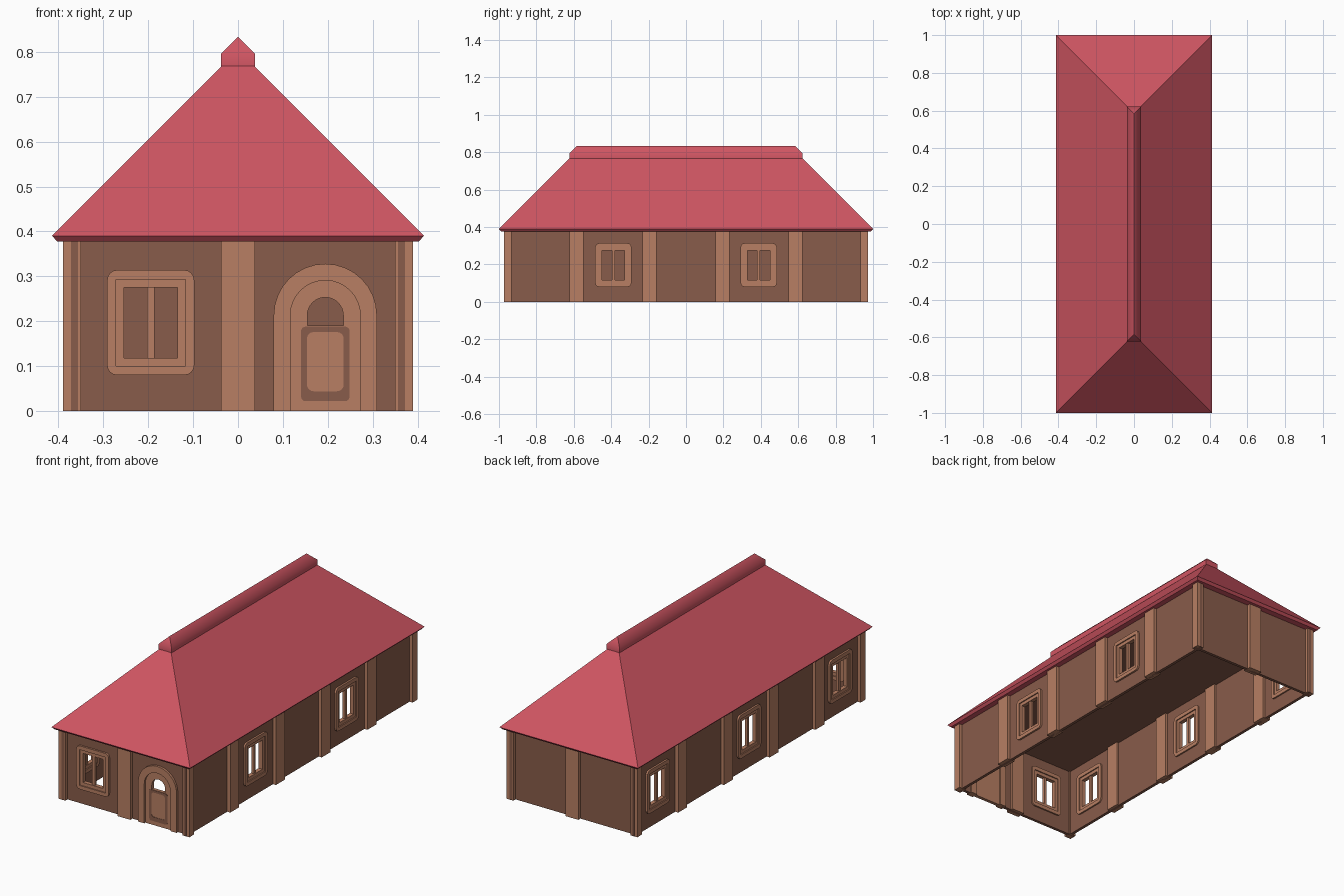
import bpy, bmesh
from math import sin, cos, pi
from mathutils import Matrix

cube = bpy.data.objects.get("Cube")
if cube:
    bpy.data.objects.remove(cube)

HX, HY, TOP = 0.39, 0.972, 0.378   # half width, half length, wall height
BAY = 0.39                         # bay between posts
SPRING = 0.213                     # height where the door arch starts


def material(name, rgb):
    m = bpy.data.materials.new(name)
    m.use_nodes = True
    m.diffuse_color = (*rgb, 1)
    m.node_tree.nodes["Principled BSDF"].inputs["Base Color"].default_value = (*rgb, 1)
    return m


WOOD = material("light wood", (0.479, 0.212, 0.125))
WALL = material("brown wall", (0.25, 0.107, 0.069))
ROOF = material("red roof", (0.624, 0.091, 0.122))


def finish(name, bm, mat, matrix=None):
    bmesh.ops.remove_doubles(bm, verts=bm.verts, dist=1e-5)
    bmesh.ops.recalc_face_normals(bm, faces=bm.faces)
    me = bpy.data.meshes.new(name)
    bm.to_mesh(me)
    bm.free()
    me.materials.append(mat)
    ob = bpy.data.objects.new(name, me)
    bpy.context.collection.objects.link(ob)
    if matrix:
        ob.matrix_world = matrix
    return ob


def box(name, mat, u, d, z, matrix=None):
    """Box from (low, high) ranges; d points out of the wall."""
    bm = bmesh.new()
    bmesh.ops.create_cube(bm, size=1)
    for v in bm.verts:
        v.co = (u[v.co.x > 0], -d[v.co.y > 0], z[v.co.z > 0])
    return finish(name, bm, mat, matrix)


def ring(name, mat, outer, inner, d, matrix, closed=True):
    """Solid band between two outlines with equal point counts."""
    bm = bmesh.new()
    rows = [[bm.verts.new((u, -depth, z)) for u, z in line]
            for line, depth in ((outer, d[0]), (outer, d[1]), (inner, d[1]), (inner, d[0]))]
    n = len(outer)
    for i in range(n if closed else n - 1):
        j = (i + 1) % n
        for k in range(4):
            a, b = rows[k], rows[(k + 1) % 4]
            bm.faces.new((a[i], a[j], b[j], b[i]))
    if not closed:
        for i in (0, n - 1):
            bm.faces.new([r[i] for r in rows])
    return finish(name, bm, mat, matrix)


def loft(name, mat, levels):
    """Stack of centred rectangles (half x, half y, z)."""
    bm = bmesh.new()
    rows = [[bm.verts.new((sx * x, sy * y, z)) for sx, sy in ((-1, -1), (1, -1), (1, 1), (-1, 1))]
            for x, y, z in levels]
    for a, b in zip(rows, rows[1:]):
        for i in range(4):
            j = (i + 1) % 4
            bm.faces.new((a[i], a[j], b[j], b[i]))
    bm.faces.new(rows[0])
    bm.faces.new(rows[-1])
    bmesh.ops.dissolve_degenerate(bm, dist=1e-5, edges=bm.edges)
    return finish(name, bm, mat)


def rounded(hw, z0, z1, r, steps=4):
    pts = []
    for q, (sx, z) in enumerate(((1, z1 - r), (-1, z1 - r), (-1, z0 + r), (1, z0 + r))):
        for s in range(steps + 1):
            a = (q + s / steps) * pi / 2
            pts.append((sx * (hw - r) + r * cos(a), z + r * sin(a)))
    return pts


def arch(r, base=0.0, steps=16):
    arc = [(r * cos(pi * i / steps), SPRING + r * sin(pi * i / steps)) for i in range(steps + 1)]
    return [(r, base)] + arc + [(-r, base)]


def arch_surround(steps=16):
    """Outline of a whole bay, point for point with arch()."""
    pts = [(BAY / 2, 0)]
    for i in range(steps + 1):
        c, s = cos(pi * i / steps), sin(pi * i / steps)
        m = max(abs(c), abs(s))
        pts.append((c / m * BAY / 2, SPRING + s / m * (TOP - SPRING)))
    return pts + [(-BAY / 2, 0)]


def plain_bay(m, half):
    box("wall_panel", WALL, (-BAY / 2, BAY / 2), (half - 0.034, half - 0.018), (0, TOP), m)


def window_bay(m, half):
    hole = rounded(0.07, 0.11, 0.285, 0)
    panel = rounded(BAY / 2, 0, TOP, 0)
    ring("window_wall", WALL, panel, hole, (half - 0.034, half - 0.018), m)
    ring("window_surround", WOOD, rounded(0.097, 0.08, 0.314, 0.022),
         rounded(0.077, 0.1, 0.293, 0), (half - 0.042, half - 0.008), m)
    ring("window_sash", WOOD, rounded(0.077, 0.1, 0.293, 0),
         rounded(0.06, 0.118, 0.275, 0), (half - 0.036, half - 0.014), m)
    box("window_mullion", WOOD, (-0.008, 0.008), (half - 0.032, half - 0.018), (0.118, 0.275), m)


def door_bay(m, half):
    ring("door_wall", WALL, arch_surround(), arch(0.1), (half - 0.034, half - 0.018), m, False)
    ring("door_surround", WOOD, arch(0.115), arch(0.078), (half - 0.042, half - 0.006), m, False)
    leaf = (half - 0.034, half - 0.016)
    ring("door_leaf_top", WOOD, arch(0.078, 0.19), arch(0.04, 0.19), leaf, m, False)
    box("door_leaf", WOOD, (-0.078, 0.078), leaf, (0, 0.19), m)
    # Thin worn border round the door panel
    ring("door_panel_border", WALL, rounded(0.054, 0.022, 0.188, 0.01),
         rounded(0.041, 0.044, 0.176, 0.015), (half - 0.016, half - 0.0145), m)


# Walls: bays listed along each side, seen from outside left to right
SIDES = (
    ("front", 0, HY, (window_bay, door_bay)),
    ("right", 1, HX, (plain_bay, window_bay, plain_bay, window_bay, plain_bay)),
    ("back", 2, HY, (plain_bay, plain_bay)),
    ("left", 3, HX, (window_bay, plain_bay, window_bay, plain_bay, window_bay)),
)
for side, turn, half, bays in SIDES:
    spin = Matrix.Rotation(turn * pi / 2, 4, "Z")
    for i, build in enumerate(bays):
        u = (i - (len(bays) - 1) / 2) * BAY
        # Bays meet the corners inside the corner posts
        build(spin @ Matrix.Translation((u * 0.997, 0, 0)), half)
        if i:
            c = u - BAY / 2
            box(side + "_post", WOOD, (c - 0.038, c + 0.038), (half - 0.046, half), (0, TOP), spin)

# Corner posts
for sx in (-1, 1):
    for sy in (-1, 1):
        x, y = sorted((sx * HX, sx * (HX - 0.04))), sorted((sy * HY, sy * (HY - 0.04)))
        box("corner_post", WOOD, x, y, (0, TOP))

# Ceiling, hipped roof and ridge cap
box("ceiling", WALL, (-HX + 0.02, HX - 0.02), (-HY + 0.02, HY - 0.02), (TOP - 0.008, TOP))
loft("roof", ROOF, ((0.402, 0.988, 0.377), (0.414, 1.0, 0.39), (0.036, 0.622, 0.768)))
cap = loft("ridge_cap", ROOF, ((0.038, 0.622, 0.767), (0.038, 0.622, 0.796), (0, 0.584, 0.833)))

bpy.ops.object.select_all(action="DESELECT")
cap.select_set(True)
bpy.context.view_layer.objects.active = cap
bpy.ops.object.shade_smooth_by_angle(angle=0.87)
